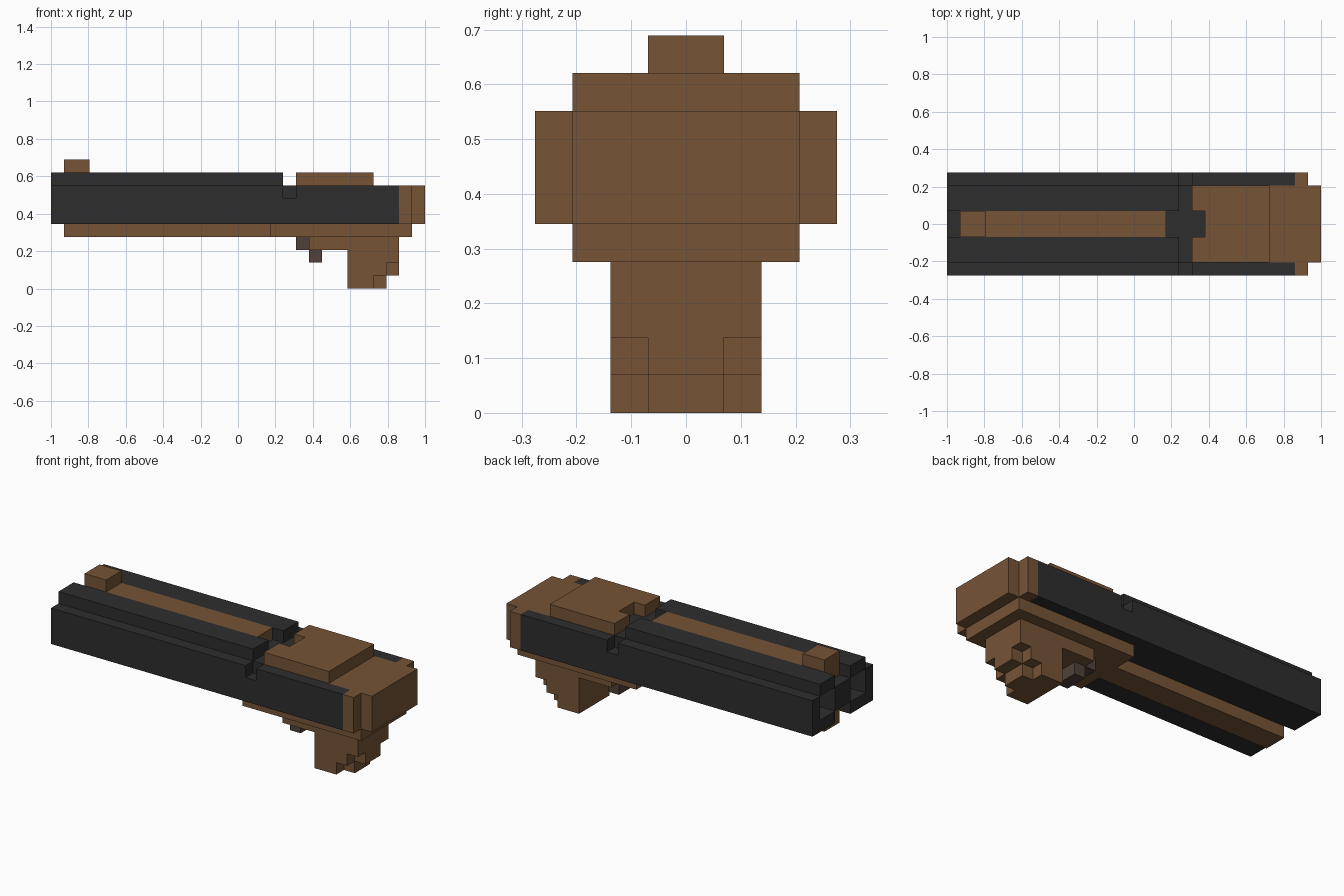
import bpy, bmesh

cube = bpy.data.objects.get("Cube")
if cube:
    bpy.data.objects.remove(cube, do_unlink=True)

U = 2 / 29  # one block; x counts from the muzzle, y from the middle, z from the ground


def material(name, rgb):
    m = bpy.data.materials.new(name)
    m.use_nodes = True
    col = (*rgb, 1)
    m.diffuse_color = col
    bsdf = m.node_tree.nodes["Principled BSDF"]
    bsdf.inputs["Base Color"].default_value = col
    bsdf.inputs["Roughness"].default_value = 0.8
    return m


WOOD = material("brown_wood", (0.181, 0.087, 0.037))
STEEL = material("black_steel", (0.027, 0.027, 0.027))
TRIGGER = material("dark_taupe", (0.080, 0.054, 0.042))


def prism(name, points, axis, lo, hi, mat):
    """Extrude a flat outline along an axis; the points give the other two axes in order."""
    bm = bmesh.new()

    def place(p, d):
        c = list(p)
        c.insert("xyz".index(axis), d)
        return (c[0] * U - 1, c[1] * U, c[2] * U)

    face = bm.faces.new([bm.verts.new(place(p, lo)) for p in points])
    out = bmesh.ops.extrude_face_region(bm, geom=[face])
    step = [0, 0, 0]
    step["xyz".index(axis)] = (hi - lo) * U
    bmesh.ops.translate(bm, vec=step,
                        verts=[v for v in out["geom"] if isinstance(v, bmesh.types.BMVert)])
    bmesh.ops.recalc_face_normals(bm, faces=bm.faces)
    me = bpy.data.meshes.new(name)
    bm.to_mesh(me)
    bm.free()
    me.materials.append(mat)
    ob = bpy.data.objects.new(name, me)
    bpy.context.collection.objects.link(ob)
    return ob


def box(name, x, y, z, mat):
    pts = [(y[0], z[0]), (y[1], z[0]), (y[1], z[1]), (y[0], z[1])]
    return prism(name, pts, "x", x[0], x[1], mat)


# Twin barrels: one mirrored section, then two bores cut from the muzzle
half = [(1, 6), (1, 5), (4, 5), (4, 8), (3, 8), (3, 9), (1, 9), (1, 8)]
section = half + [(-y, z) for y, z in reversed(half)]
barrels = prism("twin_barrels", section, "x", 0, 18, STEEL)
for s in (-1, 1):
    cutter = box("bore_cutter", (-1, 17), sorted((s, 3 * s)), (6, 8), STEEL)
    cutter.hide_render = True
    mod = barrels.modifiers.new("bore", "BOOLEAN")
    mod.operation = "DIFFERENCE"
    mod.solver = "EXACT"
    mod.object = cutter
    bpy.context.view_layer.objects.active = barrels
    bpy.ops.object.modifier_apply(modifier=mod.name)
    bpy.data.objects.remove(cutter, do_unlink=True)

# Breech and side plates with a notch behind the barrels
box("breech", (18, 20), (-3, 3), (5, 8), STEEL)
plate = [(18, 5), (27, 5), (27, 8), (19, 8), (19, 7), (18, 7)]
for side, s in (("left", 1), ("right", -1)):
    prism("side_plate_" + side, plate, "y", 3 * s, 4 * s, STEEL)

# Wooden ribs between the barrels and the front sight
box("top_rib", (1, 17), (-1, 1), (8, 9), WOOD)
box("bottom_rib", (1, 17), (-1, 1), (4, 6), WOOD)
box("front_sight", (1, 3), (-1, 1), (9, 10), WOOD)

# Receiver, stock end and belly
box("receiver", (20, 27), (-3, 3), (5, 8), WOOD)
box("stock_shoulder", (27, 28), (-4, 4), (5, 8), WOOD)
box("stock_butt", (28, 29), (-3, 3), (5, 8), WOOD)
box("belly_plate", (17, 28), (-3, 3), (4, 5), WOOD)

# Top cover with a rear sight slot
cover = [(19, -3), (25, -3), (25, 3), (19, 3), (19, 1), (20, 1), (20, -1), (19, -1)]
prism("top_cover", cover, "z", 8, 9, WOOD)

# Stepped grip with a narrower spur at its back
grip = [(23, 0), (25, 0), (25, 1), (26, 1), (26, 2), (27, 2), (27, 4), (20, 4), (20, 3), (23, 3)]
prism("grip", grip, "y", -2, 2, WOOD)
spur = [(25, 0), (26, 0), (26, 1), (27, 1), (27, 2), (26, 2), (25, 1)]
prism("grip_spur", spur, "y", -1, 1, WOOD)

# Trigger
box("trigger_top", (19, 20), (-1, 1), (3, 4), TRIGGER)
box("trigger_tip", (20, 21), (-1, 1), (2, 3), TRIGGER)
